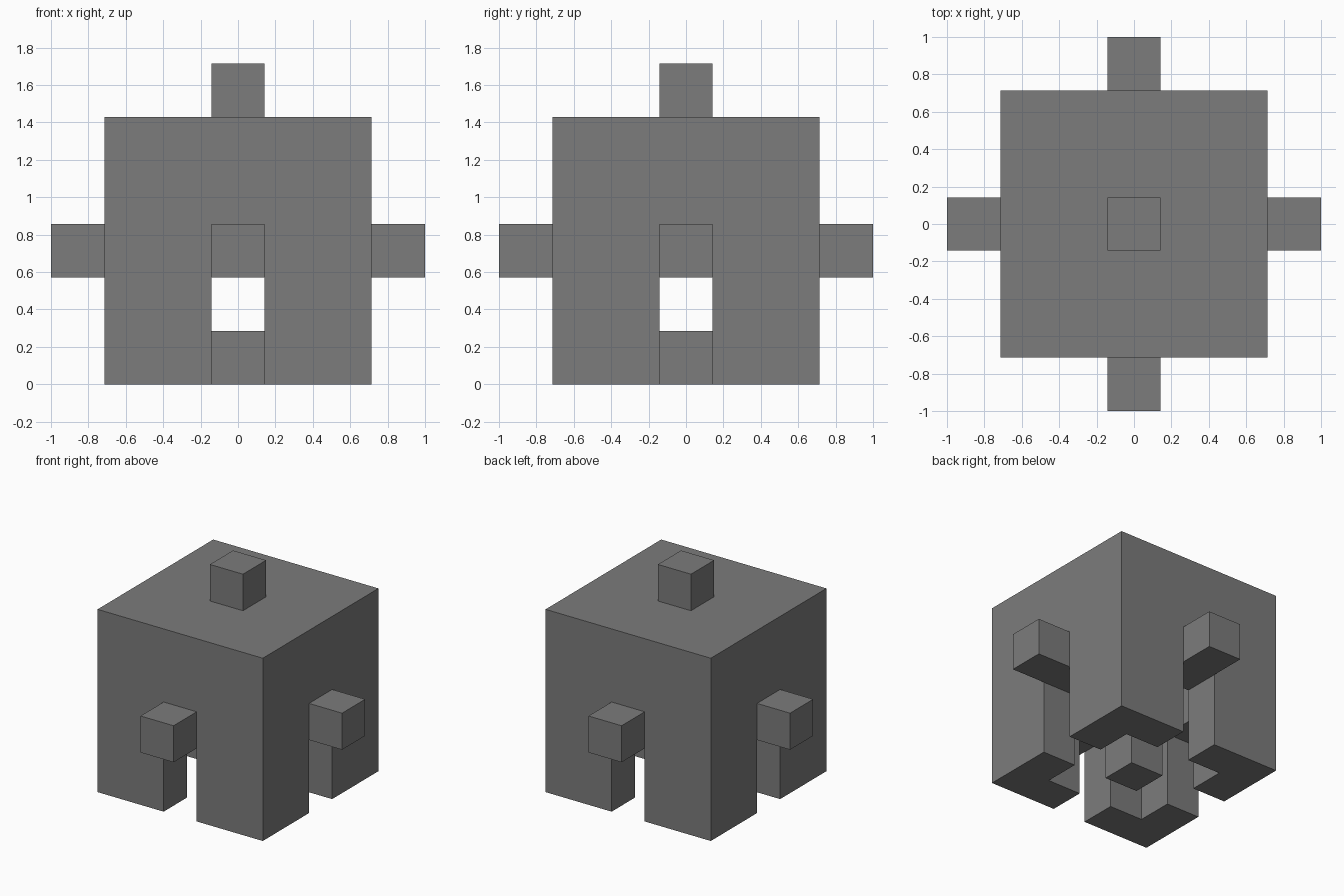
import bpy

# Remove the default cube
default = bpy.data.objects.get("Cube")
if default:
    bpy.data.objects.remove(default, do_unlink=True)

U = 2 / 7  # the whole model sits on a grid of seven units

# Single flat grey
grey = bpy.data.materials.new("mid grey")
grey.use_nodes = True
grey.diffuse_color = (0.2, 0.2, 0.2, 1)
grey.node_tree.nodes["Principled BSDF"].inputs["Base Color"].default_value = (0.2, 0.2, 0.2, 1)


def box(name, size, x, y, bottom, top):
    """Box sized in grid units, centred on x, y and spanning bottom to top."""
    bpy.ops.mesh.primitive_cube_add(size=1, location=(x * U, y * U, (bottom + top) / 2 * U))
    obj = bpy.context.object
    obj.name = name
    obj.scale = (size[0] * U, size[1] * U, (top - bottom) * U)
    bpy.ops.object.transform_apply(location=False, rotation=False, scale=True)
    obj.data.materials.append(grey)
    return obj


def carve(target, cutter):
    """Cut one solid out of another and discard the cutter."""
    cutter.hide_render = True
    mod = target.modifiers.new("carve", "BOOLEAN")
    mod.operation = "DIFFERENCE"
    mod.solver = "EXACT"
    mod.object = cutter
    bpy.context.view_layer.objects.active = target
    bpy.ops.object.modifier_apply(modifier=mod.name)
    bpy.data.objects.remove(cutter, do_unlink=True)


# Hollow body, open underneath, with a doorway in each wall
body = box("body", (5, 5), 0, 0, 0, 5)
carve(body, box("cavity_cutter", (3, 3), 0, 0, -1, 4))
carve(body, box("side_doorway_cutter", (6, 1), 0, 0, -1, 2))
carve(body, box("front_back_doorway_cutter", (1, 6), 0, 0, -1, 2))

# Knobs above the doorways and on the roof
for name, x, y in (("left", 3, 0), ("right", -3, 0), ("front", 0, -3), ("back", 0, 3)):
    box(name + "_knob", (1, 1), x, y, 2, 3)
box("top_knob", (1, 1), 0, 0, 5, 6)

# Loose block on the floor inside
box("inner_block", (1, 1), 0, 0, 0, 1)
